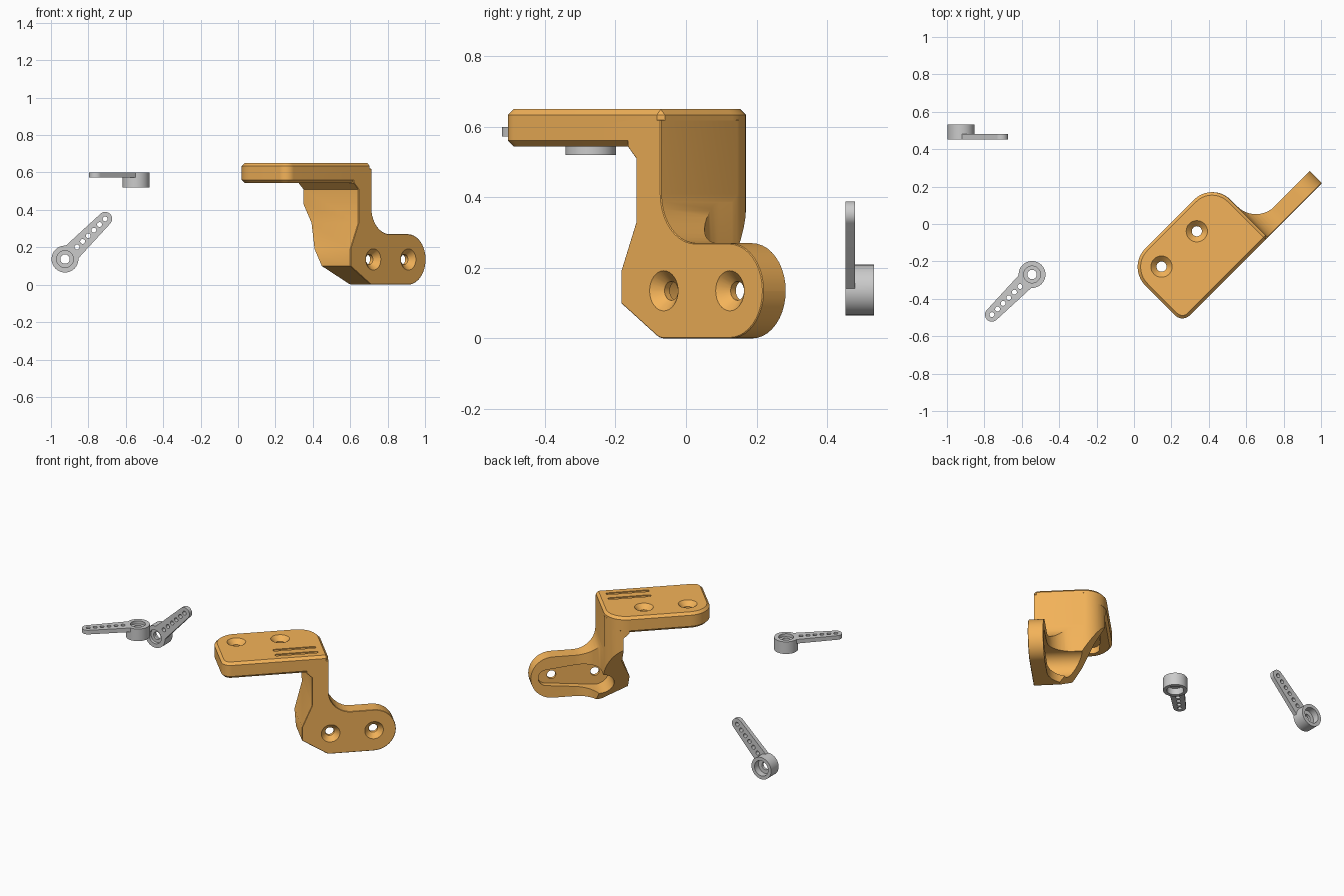
import bpy, bmesh
from math import sin, cos, acos, pi, radians
from mathutils import Vector, Matrix

if "Cube" in bpy.data.objects:
    bpy.data.objects.remove(bpy.data.objects["Cube"])


def add_object(name, bm):
    bmesh.ops.remove_doubles(bm, verts=bm.verts, dist=1e-5)
    bmesh.ops.recalc_face_normals(bm, faces=bm.faces)
    mesh = bpy.data.meshes.new(name)
    bm.to_mesh(mesh)
    bm.free()
    ob = bpy.data.objects.new(name, mesh)
    bpy.context.collection.objects.link(ob)
    return ob


def rounded(corners, steps=10):
    """Polygon from (x, y, radius) corners, each filleted by its radius."""
    out = []
    for i, (x, y, r) in enumerate(corners):
        p = Vector((x, y))
        if r == 0:
            out.append(p)
            continue
        a = (Vector(corners[i - 1][:2]) - p).normalized()
        b = (Vector(corners[(i + 1) % len(corners)][:2]) - p).normalized()
        half = a.angle(b) / 2
        centre = p + (a + b).normalized() * (r / sin(half))
        reach = r * cos(half) / sin(half)
        start = (p + a * reach - centre).normalized()
        end = (p + b * reach - centre).normalized()
        for k in range(steps + 1):
            out.append(centre + start.slerp(end, k / steps) * r)
    return out


def taper(r0, r1, length, steps=24):
    """Outline round a big circle at the origin and a small one along x."""
    a = acos((r0 - r1) / length)
    big = [a + (2 * pi - 2 * a) * k / steps for k in range(steps + 1)]
    small = [-a + 2 * a * k / steps for k in range(steps + 1)]
    return ([Vector((r0 * cos(t), r0 * sin(t))) for t in big]
            + [Vector((length + r1 * cos(t), r1 * sin(t))) for t in small])


def prism(name, pts, lo, hi, axis="z", shift=(0, 0), flip=1):
    """Extrude a 2D outline along an axis."""
    place = {"x": lambda a, b, h: (h, a, b),
             "y": lambda a, b, h: (a, h, b),
             "z": lambda a, b, h: (a, b, h)}[axis]
    bm = bmesh.new()
    rings = [[bm.verts.new(place(p[0] * flip + shift[0], p[1] + shift[1], h))
              for p in pts] for h in (lo, hi)]
    bm.faces.new(rings[0])
    bm.faces.new(rings[1])
    for i in range(len(pts)):
        bm.faces.new((rings[0][i - 1], rings[0][i], rings[1][i], rings[1][i - 1]))
    return add_object(name, bm)


def cone(name, r1, r2, lo, hi, matrix=Matrix()):
    """Cylinder or cone along local z from lo to hi."""
    bm = bmesh.new()
    bmesh.ops.create_cone(bm, cap_ends=True, segments=32, radius1=r1, radius2=r2,
                          depth=hi - lo,
                          matrix=matrix @ Matrix.Translation((0, 0, (lo + hi) / 2)))
    return add_object(name, bm)


def apply(ob, mod):
    bpy.context.view_layer.objects.active = ob
    bpy.ops.object.modifier_apply(modifier=mod.name)


def chamfer(ob, width):
    mod = ob.modifiers.new("chamfer", "BEVEL")
    mod.width, mod.segments = width, 1
    mod.limit_method, mod.angle_limit = "ANGLE", radians(60)
    apply(ob, mod)


def boolean(ob, tool, operation="DIFFERENCE"):
    mod = ob.modifiers.new("boolean", "BOOLEAN")
    mod.operation, mod.object, mod.solver = operation, tool, "EXACT"
    apply(ob, mod)
    bpy.data.objects.remove(tool)


def smooth(ob):
    bpy.ops.object.select_all(action="DESELECT")
    ob.select_set(True)
    bpy.context.view_layer.objects.active = ob
    bpy.ops.object.shade_smooth_by_angle(angle=radians(28))


FRONT, BACK, END = -0.556, -0.135, 0.455
TOP, ARM_Z = 0.65, 0.135

# Neck and lower arm: side profile, trimmed by its plan outline
side = rounded([(0.32, 0.62, 0), (0.32, 0.545, 0), (0.355, 0.51, 0), (0.355, 0.33, 0),
                (0.294, 0.19, 0), (0.294, 0.1, 0), (0.45, 0, 0.06),
                (0.865, 0, 0.1349), (0.865, 0.27, 0.1349),
                (END, 0.27, 0.14), (END, 0.62, 0)])
bracket = prism("bracket", side, FRONT, -0.1, "y")
chamfer(bracket, 0.016)
plan = rounded([(0.2, -0.7, 0), (1, -0.7, 0), (1, -0.465, 0),
                (END + 0.002, -0.465, 0.14), (END + 0.002, BACK - 0.002, 0.135),
                (0.2, BACK - 0.002, 0)])
boolean(bracket, prism("plan_trim", plan, -0.1, 0.8), "INTERSECT")

# Sloping back below the neck
slope = [(-0.43, -0.05), (-0.123, 0.46), (0.1, 0.46), (0.1, -0.05)]
boolean(bracket, prism("slope_cut", slope, 0, 1.2, "x"))

# Top plate
outline = rounded([(-0.19, FRONT, 0.055), (END, FRONT, 0),
                   (END, BACK, 0.135), (-0.19, BACK, 0.14)])
plate = prism("plate", outline, 0.545, TOP)
chamfer(plate, 0.016)
boolean(bracket, plate, "UNION")

# Pockets that take the horns
pocket = taper(0.085, 0.052, 0.3)
boolean(bracket, prism("arm_pocket", pocket, -0.505, 0.1, "y", (0.467, ARM_Z)))
boolean(bracket, prism("plate_pocket", pocket, 0.4, 0.585, "z", (0.21, -0.265), -1))

# Countersunk screw holes
facing_front = Matrix.Rotation(pi / 2, 4, "X")
holes = [Matrix.Translation((u, -0.265, TOP)) for u in (-0.057, 0.21)]
holes += [Matrix.Translation((u, FRONT, ARM_Z)) @ facing_front for u in (0.467, 0.732)]
for m in holes:
    boolean(bracket, cone("hole", 0.027, 0.027, -0.11, 0.05, m))
    boolean(bracket, cone("countersink", 0.027, 0.067, -0.03, 0.01, m))

# Shallow grooves on the plate
for v in (-0.49, -0.42):
    boolean(bracket, prism("groove", taper(0.012, 0.0119, 0.24, 8),
                           TOP - 0.006, 0.7, "z", (0.15, v)))

orange = bpy.data.materials.new("orange")
orange.use_nodes = True
orange.diffuse_color = (0.9, 0.45, 0.1, 1)
orange.node_tree.nodes["Principled BSDF"].inputs["Base Color"].default_value = (0.9, 0.45, 0.1, 1)
bracket.data.materials.clear()
bracket.data.materials.append(orange)
for poly in bracket.data.polygons:
    poly.material_index = 0
smooth(bracket)
bracket.rotation_euler.z = pi / 4

# Servo horn: flat tapered arm, hub, bores and a row of holes
horn = prism("plate_horn", taper(0.05, 0.037, 0.304), -0.027, 0)
boolean(horn, cone("hub", 0.072, 0.072, -0.08, 0), "UNION")
boolean(horn, cone("hub_hole", 0.025, 0.025, -0.1, 0.02))
boolean(horn, cone("screw_bore", 0.045, 0.045, -0.02, 0.02))
boolean(horn, cone("spline_bore", 0.05, 0.05, -0.1, -0.038))
for i in range(6):
    along = Matrix.Translation((0.091 + i * 0.0425, 0, 0))
    boolean(horn, cone("arm_hole", 0.013, 0.013, -0.1, 0.02, along))
smooth(horn)

second = horn.copy()
second.name = "arm_horn"
bpy.context.collection.objects.link(second)
horn.matrix_world = Matrix.Translation((-0.545, -0.27, 0.6)) @ Matrix.Rotation(pi * 1.25, 4, "Z")
second.matrix_world = (Matrix.Translation((-0.925, 0.453, 0.137)) @ facing_front
                       @ Matrix.Rotation(pi / 4, 4, "Z"))
